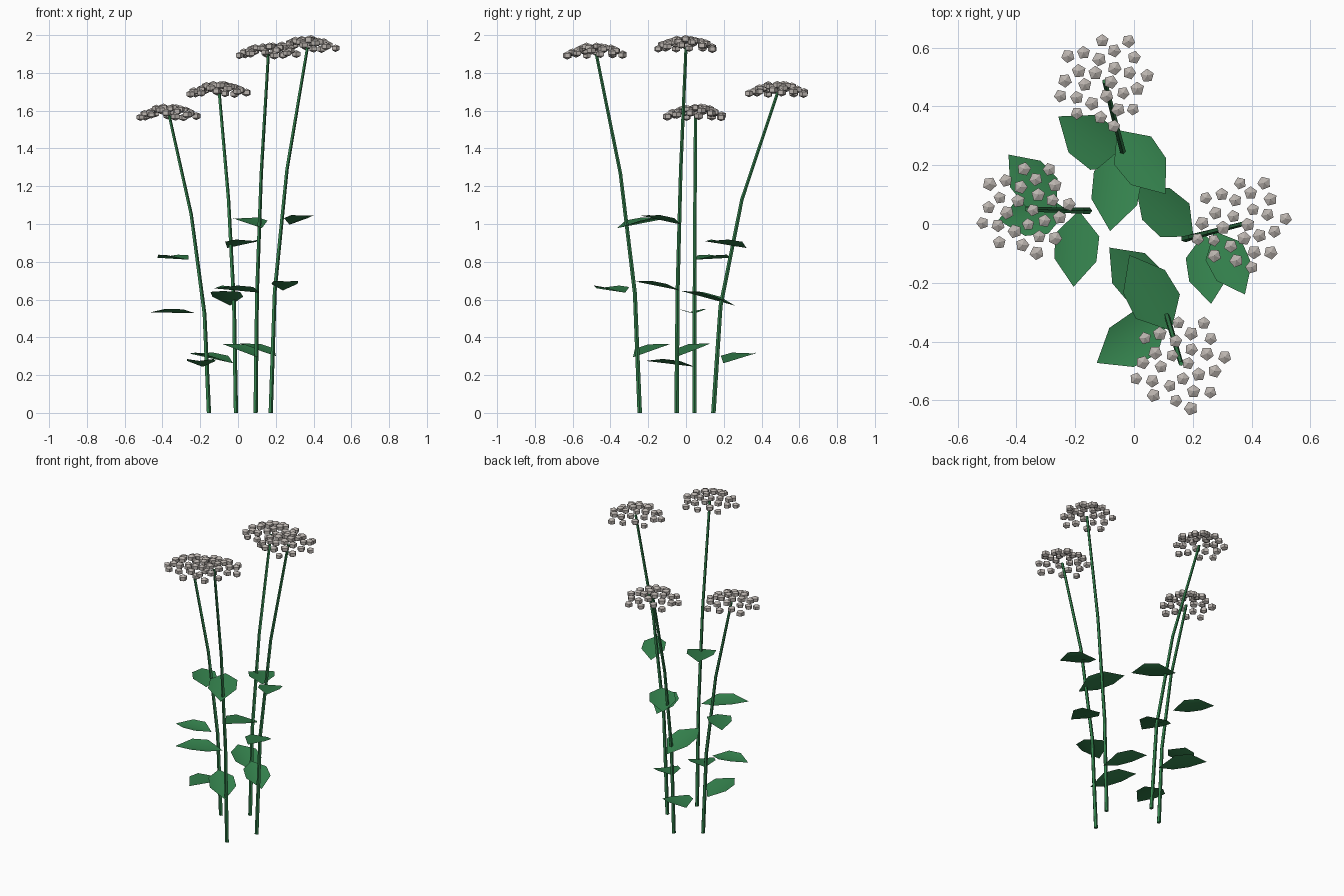
import bpy, bmesh, math, random
from mathutils import Vector, Matrix

random.seed(4)
cube = bpy.data.objects.get("Cube")
if cube:
    bpy.data.objects.remove(cube)


def material(name, rgb):
    m = bpy.data.materials.new(name)
    m.use_nodes = True
    m.diffuse_color = (*rgb, 1)
    m.node_tree.nodes["Principled BSDF"].inputs["Base Color"].default_value = (*rgb, 1)
    return m


GREEN = material("leaf_green", (0.035, 0.225, 0.075))
PALE = material("pale_blossom", (0.50, 0.46, 0.43))


def finish(bm, name, mat, smooth=False):
    mesh = bpy.data.meshes.new(name)
    for f in bm.faces:
        f.smooth = smooth
    bm.to_mesh(mesh)
    bm.free()
    mesh.materials.append(mat)
    ob = bpy.data.objects.new(name, mesh)
    bpy.context.collection.objects.link(ob)


# Stem: tapered five-sided tube bending outward toward the top
def stem(name, foot, top, sides=5, segments=3):
    bm = bmesh.new()
    rings = []
    for s in range(segments + 1):
        t = s / segments
        c = foot.lerp(top, t * t)
        c.z = top.z * t
        r = 0.0125 - 0.004 * t
        rings.append([bm.verts.new(c + Vector((r * math.cos(a), r * math.sin(a), 0)))
                      for a in (math.tau * k / sides for k in range(sides))])
    for low, high in zip(rings, rings[1:]):
        for k in range(sides):
            n = (k + 1) % sides
            bm.faces.new((low[k], low[n], high[n], high[k]))
    bm.faces.new(rings[0][::-1])
    bm.faces.new(rings[-1])
    finish(bm, name, GREEN)


# Leaf: two raised halves folded along a straight midrib that climbs by slope
def leaf(name, base, angle, length, slope):
    bm = bmesh.new()
    turn = Matrix.Translation(base) @ Matrix.Rotation(math.radians(angle), 4, 'Z')

    def point(d, w, lift):
        return bm.verts.new(turn @ (Vector((d, w, lift + slope * d)) * length))

    root, tip = point(0, 0, 0), point(1, 0, 0)
    for side in (-1, 1):
        loop = [root, point(0.32, 0.29 * side, 0.08), point(0.65, 0.275 * side, 0.08), tip]
        bm.faces.new(loop if side < 0 else loop[::-1])
    # the blade reads as one soft surface without a hard crease
    finish(bm, name, GREEN, smooth=True)


# Flower head: shallow dome of faceted florets in a sunflower spiral
def flower_head(name, centre, count=26, radius=0.162):
    bm = bmesh.new()
    golden = math.pi * (3 - math.sqrt(5))
    for i in range(count):
        f = (i + 0.5) / count
        r, a = radius * math.sqrt(f), i * golden
        jitter = Vector([random.uniform(-0.003, 0.003) for _ in range(3)])
        pos = centre + jitter + Vector((r * math.cos(a), r * math.sin(a), -0.054 * f))
        size = random.uniform(0.0245, 0.0285)
        place = (Matrix.Translation(pos)
                 @ Matrix.Rotation(random.uniform(0, math.tau), 4, 'Z')
                 @ Matrix.Diagonal((1, 1, 0.78, 1)))
        bmesh.ops.create_uvsphere(bm, u_segments=5, v_segments=3, radius=size, matrix=place)
    finish(bm, name, PALE)


# Plants: foot, stem top, then (angle, length, slope) for each leaf from low to high
PLANTS = {
    "right": ((-0.155, 0.045), (-0.365, 0.05, 1.575),
              [(266, 0.26, 0.12), (188, 0.24, 0.02), (131, 0.25, 0.04)]),
    "back": ((-0.012, 0.145), (-0.1, 0.485, 1.695),
             [(144, 0.287, 0.18), (262, 0.286, 0.27), (307, 0.273, 0.13)]),
    "front": ((0.092, -0.245), (0.16, -0.475, 1.9),
              [(133, 0.274, 0.26), (212, 0.285, 0.08), (119, 0.295, 0.17)]),
    "left": ((0.172, -0.05), (0.367, 0.0, 1.935),
             [(139, 0.26, 0.26), (276, 0.24, 0.2), (296, 0.24, 0.2)]),
}
LEAF_LEVELS = (0.155, 0.335, 0.515)

for side, (foot, top, leaves) in PLANTS.items():
    foot, top = Vector((*foot, 0)), Vector(top)
    stem(side + "_stem", foot, top)
    for level, shape in zip(LEAF_LEVELS, leaves):
        leaf(f"{side}_leaf", foot.lerp(top, level), *shape)
    flower_head(side + "_flower_head", top + Vector((0, 0, 0.043)))
